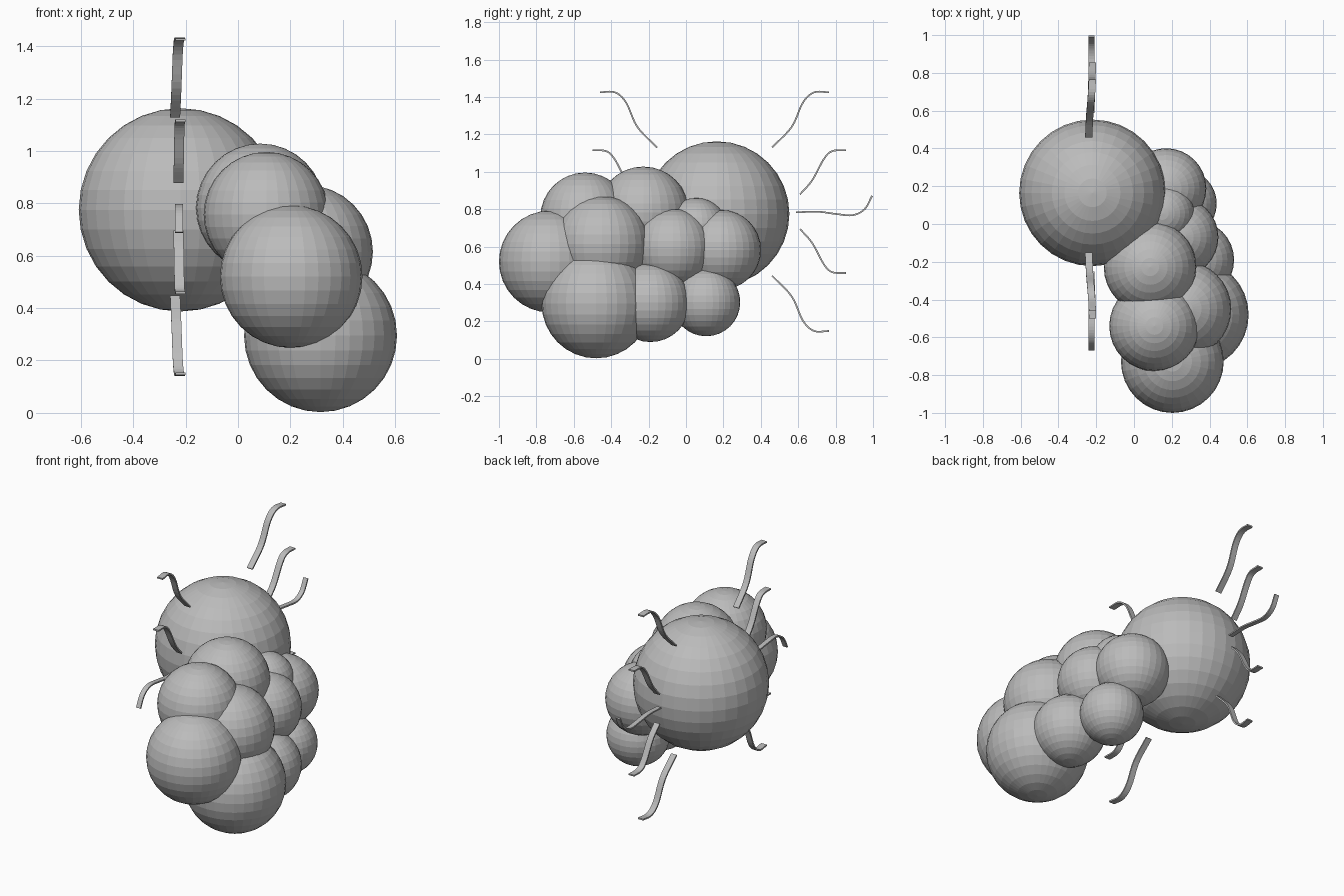
import bpy
import bmesh
from mathutils import Vector

if "Cube" in bpy.data.objects:
    bpy.data.objects.remove(bpy.data.objects["Cube"])

# Single flat grey
grey = bpy.data.materials.new("plain_grey")
grey.diffuse_color = (0.5, 0.5, 0.5, 1)
grey.use_nodes = True
grey.node_tree.nodes["Principled BSDF"].inputs["Base Color"].default_value = grey.diffuse_color


def ball(name, centre, radius):
    """Faceted sphere with its poles on the z axis."""
    bpy.ops.mesh.primitive_uv_sphere_add(segments=32, ring_count=16, radius=radius, location=centre)
    ob = bpy.context.object
    ob.name = name
    ob.data.materials.append(grey)


def smooth_path(pts, steps=5):
    """Catmull-Rom points through the given path."""
    p = [Vector(q) for q in pts]
    p = [2 * p[0] - p[1]] + p + [2 * p[-1] - p[-2]]
    out = []
    for i in range(1, len(p) - 2):
        a, b, c, d = p[i - 1:i + 3]
        for k in range(steps):
            t = k / steps
            out.append(0.5 * (2 * b + (c - a) * t + (2 * a - 5 * b + 4 * c - d) * t * t
                              + (3 * b - a - 3 * c + d) * t ** 3))
    return out + [p[-2]]


def ribbon(name, pts, x_base, x_tip, width=0.038, thick=0.009):
    """Thin strip swept along a path in the y-z plane."""
    path = smooth_path(pts)
    bm = bmesh.new()
    rings = []
    for i, q in enumerate(path):
        tan = (path[min(i + 1, len(path) - 1)] - path[max(i - 1, 0)]).normalized()
        n = Vector((-tan.y, tan.x)) * thick / 2
        t = i / (len(path) - 1)
        x = x_base + (x_tip - x_base) * t
        ring = []
        for sx, sn in ((-1, -1), (1, -1), (1, 1), (-1, 1)):
            ring.append(bm.verts.new((x + sx * width / 2, q.x + sn * n.x, q.y + sn * n.y)))
        rings.append(ring)
    for r0, r1 in zip(rings, rings[1:]):
        for j in range(4):
            bm.faces.new((r0[j], r0[(j + 1) % 4], r1[(j + 1) % 4], r1[j]))
    bm.faces.new(rings[0][::-1])
    bm.faces.new(rings[-1])
    bmesh.ops.recalc_face_normals(bm, faces=bm.faces)
    me = bpy.data.meshes.new(name)
    bm.to_mesh(me)
    bm.free()
    me.materials.append(grey)
    bpy.context.collection.objects.link(bpy.data.objects.new(name, me))


# Large sphere
ball("large_sphere", (-0.22, 0.165, 0.775), 0.388)

# Cluster of smaller spheres
cluster = [
    ((0.315, -0.48, 0.295), 0.292),
    ((0.203, -0.728, 0.52), 0.272),
    ((0.108, -0.54, 0.757), 0.239),
    ((0.085, -0.228, 0.783), 0.245),
    ((0.26, -0.45, 0.615), 0.255),
    ((0.32, -0.19, 0.30), 0.21),
    ((0.235, -0.07, 0.59), 0.212),
    ((0.256, 0.108, 0.303), 0.182),
    ((0.17, 0.188, 0.583), 0.213),
    ((0.15, 0.055, 0.69), 0.17),
]
for i, (c, r) in enumerate(cluster):
    ball(f"cluster_sphere_{i + 1}", c, r)

# Wavy ribbons round the large sphere, mirrored in y and z
CY, CZ = 0.16, 0.787
long_path = [(0.46, 1.13), (0.565, 1.24), (0.625, 1.37), (0.685, 1.425), (0.765, 1.425)]
short_path = [(0.61, 0.88), (0.675, 0.955), (0.735, 1.065), (0.78, 1.11), (0.855, 1.115)]
for sy, side in ((1, "back"), (-1, "front")):
    for sz, level in ((1, "upper"), (-1, "lower")):
        for kind, path, xb in (("long", long_path, -0.24), ("short", short_path, -0.228)):
            # the front short ribbons sit a little closer in
            shift = 0.035 if (kind == "short" and sy < 0) else 0
            shift -= 0.015 if (kind == "long" and sy < 0) else 0
            pts = [(CY + sy * (y - CY) + shift, CZ + sz * (z - CZ)) for y, z in path]
            ribbon(f"{level}_{side}_{kind}_ribbon", pts, xb, -0.22)

# Middle ribbons: the front one is the back one turned half round
mid = [(0.588, 0.783), (0.70, 0.787), (0.80, 0.775), (0.89, 0.768), (0.955, 0.80), (0.995, 0.872)]
ribbon("middle_back_ribbon", mid, -0.225, -0.225, 0.03)
ribbon("middle_front_ribbon", [(0.33 - y, 1.56 - z) for y, z in mid], -0.225, -0.225, 0.03)
